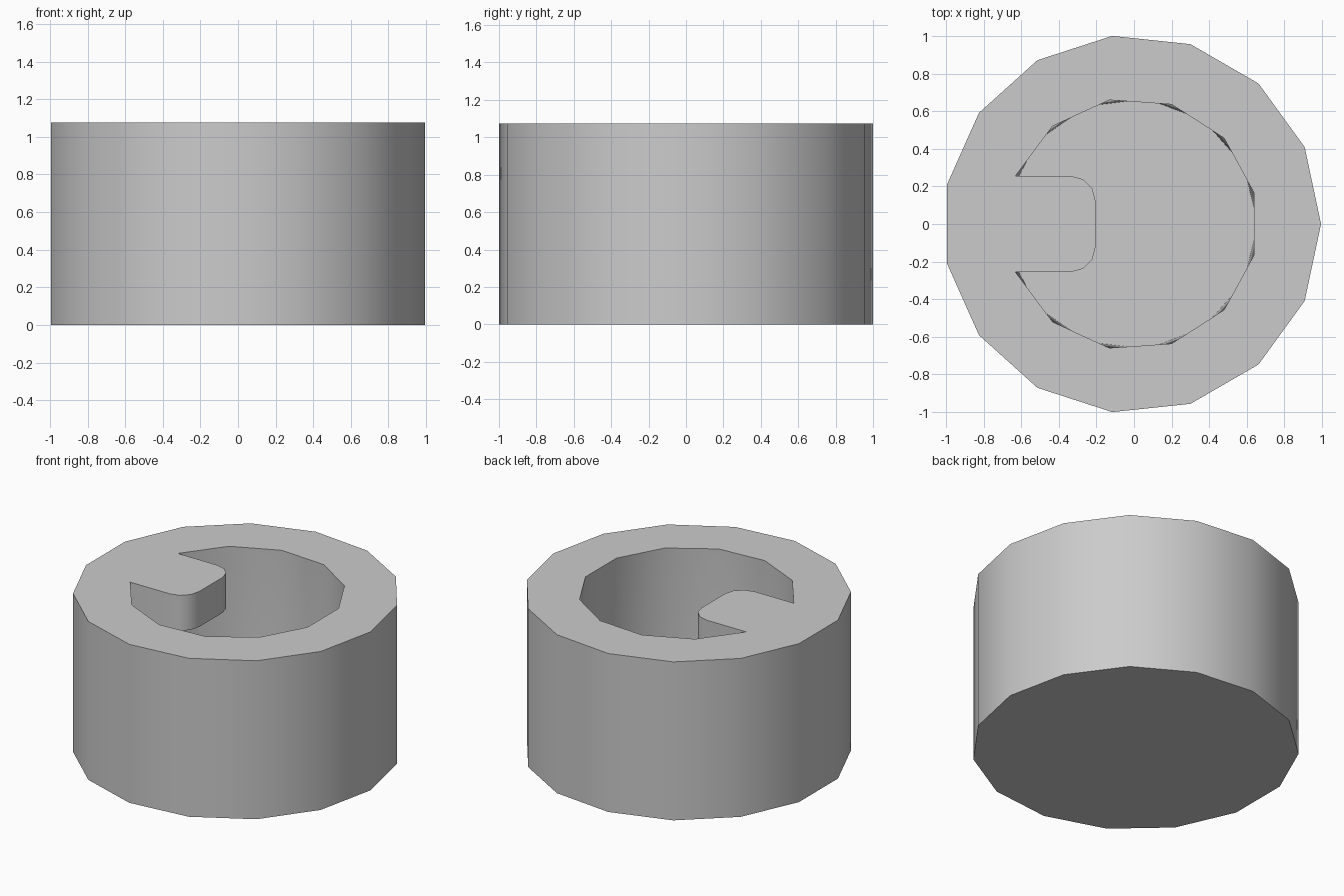
import bpy
import bmesh
from math import cos, sin, radians

cube = bpy.data.objects.get("Cube")
if cube:
    bpy.data.objects.remove(cube, do_unlink=True)

# Main dimensions
CENTRE_X = -0.011
HEIGHT = 1.075
FLOOR = 0.27
OUTER_R = 1.0055
BORE_R = 0.67
KEY_LOW = HEIGHT - 0.24      # underside of the key
KEY_TIP, KEY_HALF, FILLET = -0.205, 0.255, 0.13
KEY_ANGLE = 157.6            # where the key meets the bore

bm = bmesh.new()


def polar(r, angle, z):
    a = radians(angle)
    return bm.verts.new((CENTRE_X + r * cos(a), r * sin(a), z))


def skirt(upper, lower, closed=True):
    """Quads between two matching rows of vertices."""
    n = len(upper)
    for i in range(n if closed else n - 1):
        j = (i + 1) % n
        bm.faces.new((upper[i], upper[j], lower[j], lower[i]))


def loop_edges(verts):
    pairs = zip(verts, verts[1:] + verts[:1])
    return [bm.edges.get(p) or bm.edges.new(p) for p in pairs]


def zip_rings(upper, ua, lower, la):
    """Triangles between two rings with different vertex counts."""
    n, m = len(upper), len(lower)
    ua, la = ua + [ua[0] + 360], la + [la[0] + 360]
    i = j = 0
    while i < n or j < m:
        u, v = upper[i % n], lower[j % m]
        if j == m or (i < n and ua[i + 1] <= la[j + 1]):
            i += 1
            bm.faces.new((u, upper[i % n], v))
        else:
            j += 1
            bm.faces.new((u, lower[j % m], v))


# Outer wall and base
sides = 15
outer_top = [polar(OUTER_R, 360 * k / sides, HEIGHT) for k in range(sides)]
outer_low = [polar(OUTER_R, 360 * k / sides, 0) for k in range(sides)]
skirt(outer_top, outer_low)
bm.faces.new(outer_low)

# Bore rim, an open arc interrupted by the key
steps = 11
arc_angles = [-KEY_ANGLE + 2 * KEY_ANGLE * k / steps for k in range(steps + 1)]
arc = [polar(BORE_R, a, HEIGHT) for a in arc_angles]

# Rounded outline of the key
corner = [(KEY_TIP - FILLET + FILLET * cos(radians(a)),
           KEY_HALF - FILLET + FILLET * sin(radians(a))) for a in (90, 60, 30, 0)]
outline = corner + [(x, -y) for x, y in reversed(corner)]
key_top = [arc[-1]] + [bm.verts.new((x, y, HEIGHT)) for x, y in outline] + [arc[0]]
key_low = [bm.verts.new((v.co.x, v.co.y, KEY_LOW)) for v in key_top]
skirt(key_top, key_low, closed=False)

# Key underside
back = polar(BORE_R, 180, KEY_LOW)
bm.faces.new(key_low + [back])

# Bore wall and floor
seg = 13
floor_angles = [360 * k / seg for k in range(-5, 8)]
floor = [polar(BORE_R, a, FLOOR) for a in floor_angles]
zip_rings(arc + [key_low[0], back, key_low[-1]],
          arc_angles + [KEY_ANGLE, 180, 360 - KEY_ANGLE],
          floor, floor_angles)
bm.faces.new(floor)

# Flat top face around the bore and over the key
rim = loop_edges(outer_top) + loop_edges(arc + key_top[1:-1])
bmesh.ops.triangle_fill(bm, use_beauty=True, edges=rim, normal=(0, 0, 1))
bmesh.ops.recalc_face_normals(bm, faces=bm.faces[:])

mesh = bpy.data.meshes.new("keyed_collar")
bm.to_mesh(mesh)
bm.free()
collar = bpy.data.objects.new("keyed_collar", mesh)
bpy.context.collection.objects.link(collar)

# Plain grey material
colour = (0.6, 0.6, 0.6, 1)
grey = bpy.data.materials.new("light_grey")
grey.use_nodes = True
grey.diffuse_color = colour
for node in grey.node_tree.nodes:
    if node.type == 'BSDF_PRINCIPLED':
        node.inputs["Base Color"].default_value = colour
mesh.materials.append(grey)

# Smooth walls with crisp rims
bpy.ops.object.select_all(action='DESELECT')
collar.select_set(True)
bpy.context.view_layer.objects.active = collar
bpy.ops.object.shade_smooth_by_angle(angle=radians(40))
